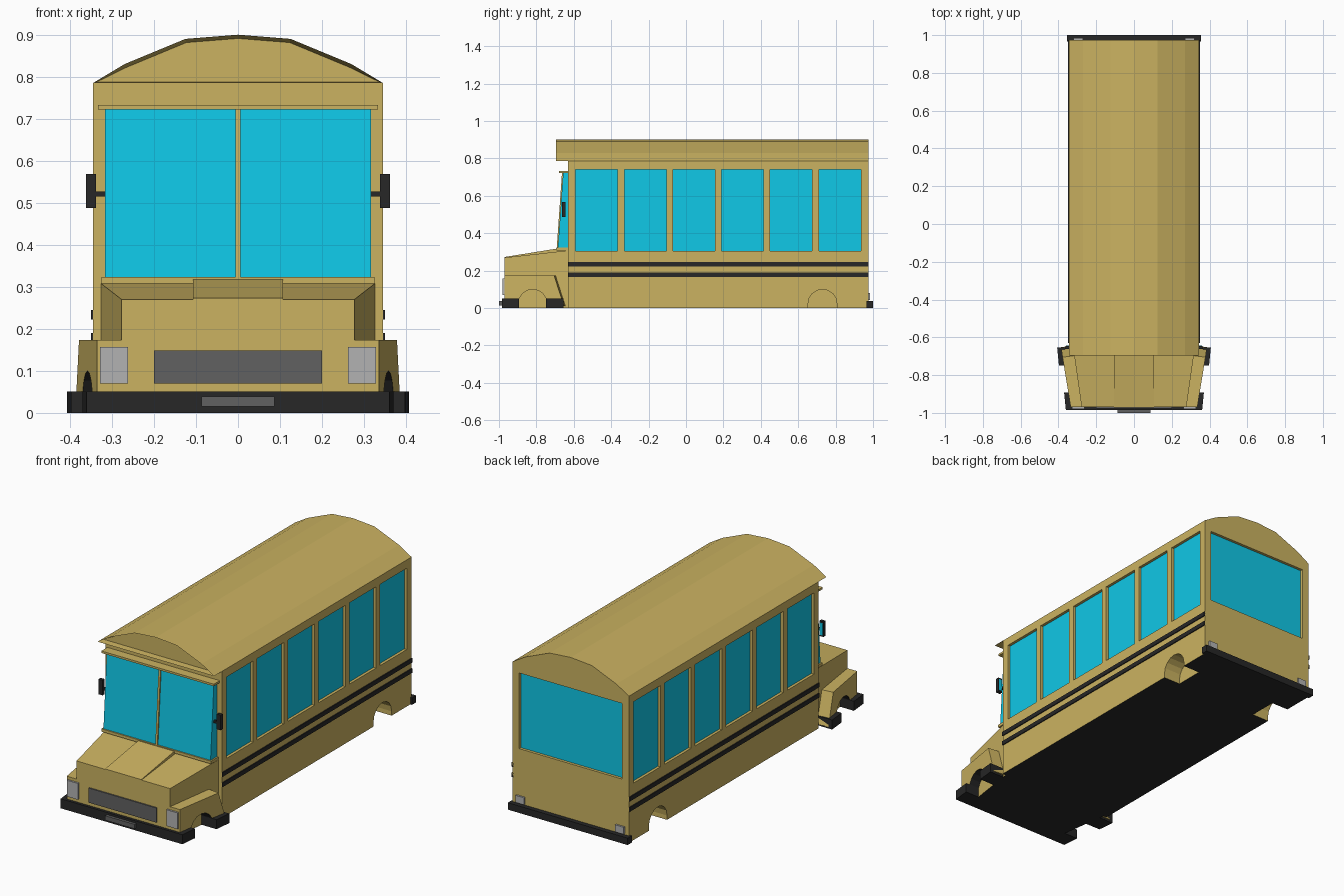
import bpy, bmesh, math

if "Cube" in bpy.data.objects:
    bpy.data.objects.remove(bpy.data.objects["Cube"])

def mat(name, col):
    m = bpy.data.materials.new(name)
    m.diffuse_color = (*col, 1)
    m.use_nodes = True
    m.node_tree.nodes["Principled BSDF"].inputs["Base Color"].default_value = m.diffuse_color
    return m

YELLOW = mat("yellow_paint", (0.60, 0.45, 0.12))
BLACK = mat("black_rubber", (0.02, 0.02, 0.02))
GLASS = mat("cyan_glass", (0.005, 0.58, 0.8))
GREY = mat("lamp_grey", (0.45, 0.45, 0.45))
DARK = mat("grille_grey", (0.12, 0.12, 0.12))

def loft(name, ring_a, ring_b, mats, pick=None):
    """Closed solid between two matching rings; pick(face) gives its material slot."""
    bm = bmesh.new()
    a = [bm.verts.new(p) for p in ring_a]
    b = [bm.verts.new(p) for p in ring_b]
    bm.faces.new(a)
    bm.faces.new(b)
    for i in range(len(a)):
        j = (i + 1) % len(a)
        bm.faces.new((a[i], a[j], b[j], b[i]))
    bmesh.ops.recalc_face_normals(bm, faces=bm.faces)
    if pick:
        for f in bm.faces:
            f.material_index = pick(f)
    me = bpy.data.meshes.new(name)
    bm.to_mesh(me)
    bm.free()
    for m in mats:
        me.materials.append(m)
    ob = bpy.data.objects.new(name, me)
    bpy.context.collection.objects.link(ob)
    return ob

def box(name, x, y, z, m):
    ring = lambda h: [(x[0], y[0], h), (x[1], y[0], h), (x[1], y[1], h), (x[0], y[1], h)]
    return loft(name, ring(z[0]), ring(z[1]), [m])

def cut(ob, cutter):
    cutter.hide_render = True
    cutter.hide_viewport = True
    cutter.display_type = 'WIRE'
    mod = ob.modifiers.new(cutter.name, 'BOOLEAN')
    mod.operation = 'DIFFERENCE'
    mod.solver = 'EXACT'
    mod.object = cutter

def arch(yc, r=0.077, zc=0.023, n=8):
    return [(yc - r * math.cos(math.pi * i / n), zc + r * math.sin(math.pi * i / n))
            for i in range(n + 1)]

floor_black = lambda f: int(f.normal.z < -0.9 and f.calc_center_median().z < 0.02)

# Main body with arched roof
roof = [(0.345, 0.785), (0.27, 0.83), (0.125, 0.89), (0, 0.9),
        (-0.125, 0.89), (-0.27, 0.83), (-0.345, 0.785)]
shell = [(-0.345, 0), (0.345, 0)] + roof
body = loft("body", [(x, -0.63, z) for x, z in shell], [(x, 0.975, z) for x, z in shell],
            [YELLOW, BLACK], floor_black)

# Roof overhang with recessed front gable
canopy = loft("roof_canopy", [(x, -0.695, z) for x, z in roof],
              [(x, -0.63, z) for x, z in roof], [YELLOW])
bm = bmesh.new()
bm.from_mesh(canopy.data)
front = [f for f in bm.faces if f.normal.y < -0.9]
bmesh.ops.inset_region(bm, faces=front, thickness=0.009)
for v in front[0].verts:
    v.co.y += 0.035
bm.to_mesh(canopy.data)
bm.free()

# Side windows, stripes and rear wheel arches
for s, side in ((1, "left"), (-1, "right")):
    for i in range(6):
        y = (-0.59 + 0.26 * i, -0.365 + 0.26 * i)
        z = (0.305, 0.74)
        cut(body, box(f"cutter_{side}_window_{i}", (s * 0.327, s * 0.4), y, z, YELLOW))
        box(f"{side}_window_{i}", (s * 0.32, s * 0.33), y, z, GLASS)
    for k, z in enumerate(((0.167, 0.19), (0.222, 0.245))):
        box(f"{side}_stripe_{k}", (s * 0.34, s * 0.35), (-0.63, 0.975), z, BLACK)
    prof = [(0.653, -0.05)] + arch(0.73) + [(0.807, -0.05)]
    cut(body, loft(f"cutter_{side}_arch", [(s * 0.245, y, z) for y, z in prof],
                   [(s * 0.4, y, z) for y, z in prof], [YELLOW]))

# Rear window, bumper and lamps
cut(body, box("cutter_rear_window", (-0.305, 0.305), (0.957, 1.1), (0.33, 0.735), YELLOW))
box("rear_window", (-0.305, 0.305), (0.95, 0.96), (0.33, 0.735), GLASS)
box("rear_bumper", (-0.355, 0.355), (0.965, 1.0), (0, 0.037), BLACK)

# Bonnet block and its steeper centre panel
hood = lambda x, y, z: [(-x, y, 0), (x, y, 0), (x, y, z), (-x, y, z)]
loft("bonnet", hood(0.277, -0.97, 0.27), hood(0.326, -0.63, 0.308), [YELLOW, BLACK], floor_black)
panel = lambda y, z: [(-0.107, y, 0.2), (0.107, y, 0.2), (0.107, y, z), (-0.107, y, z)]
loft("bonnet_centre", panel(-0.971, 0.273), panel(-0.64, 0.326), [YELLOW])

# Flared fenders, side skirts, lamps and mirrors
flare = lambda y: 0.335 + (y + 0.97) * 0.155
for s, side in ((1, "left"), (-1, "right")):
    prof = ([(-0.97, 0.173), (-0.97, 0.01), (-0.897, 0.01)] + arch(-0.82) +
            [(-0.743, 0.01), (-0.637, 0.01), (-0.69, 0.173)])
    inner = [(s * 0.26, y, z) for y, z in prof]
    outer = [(s * flare(y), y - (0.015 if y > -0.72 else 0), z) for y, z in prof]
    in_arch = lambda f: int(abs(f.normal.x) < 0.6 and math.hypot(
        f.calc_center_median().y + 0.82, f.calc_center_median().z - 0.023) < 0.079)
    loft(f"{side}_fender", inner, outer, [YELLOW, BLACK], in_arch)

    for part, y0, y1 in (("front", -0.985, -0.892), ("rear", -0.748, -0.655)):
        ring = lambda h: [(s * 0.27, y0, h), (s * (flare(y0) + 0.028), y0, h),
                          (s * (flare(y1) + 0.023), y1, h), (s * 0.27, y1, h)]
        loft(f"{side}_{part}_skirt", ring(0), ring(0.051), [BLACK])

    box(f"{side}_headlamp", (s * 0.262, s * 0.328), (-0.98, -0.96), (0.07, 0.157), GREY)
    box(f"{side}_tail_lamp", (s * 0.27, s * 0.32), (0.97, 0.985), (0.042, 0.08), GREY)
    box(f"{side}_mirror", (s * 0.338, s * 0.362), (-0.663, -0.645), (0.487, 0.568), BLACK)
    box(f"{side}_mirror_glass", (s * 0.341, s * 0.359), (-0.65, -0.643), (0.495, 0.56), GLASS)
    box(f"{side}_mirror_arm", (s * 0.31, s * 0.34), (-0.66, -0.648), (0.515, 0.527), BLACK)

# Front bumper, plate and grille
box("front_bumper", (-0.3, 0.3), (-0.985, -0.96), (0, 0.051), BLACK)
box("front_plate", (-0.087, 0.087), (-1.0, -0.98), (0.015, 0.039), DARK)
box("grille", (-0.2, 0.2), (-0.977, -0.96), (0.07, 0.148), DARK)

# Sloped windscreen with divider, sill and visor
def screen(name, w, off, m):
    ring = lambda y, z: [(-w, -0.63, z), (w, -0.63, z), (w, y - off, z), (-w, y - off, z)]
    loft(name, ring(-0.685, 0.323), ring(-0.657, 0.724), [m])

screen("windscreen", 0.317, 0, GLASS)
screen("windscreen_divider", 0.006, 0.006, YELLOW)
box("windscreen_sill", (-0.325, 0.325), (-0.692, -0.63), (0.308, 0.323), YELLOW)
box("windscreen_visor", (-0.333, 0.333), (-0.68, -0.63), (0.722, 0.733), YELLOW)
